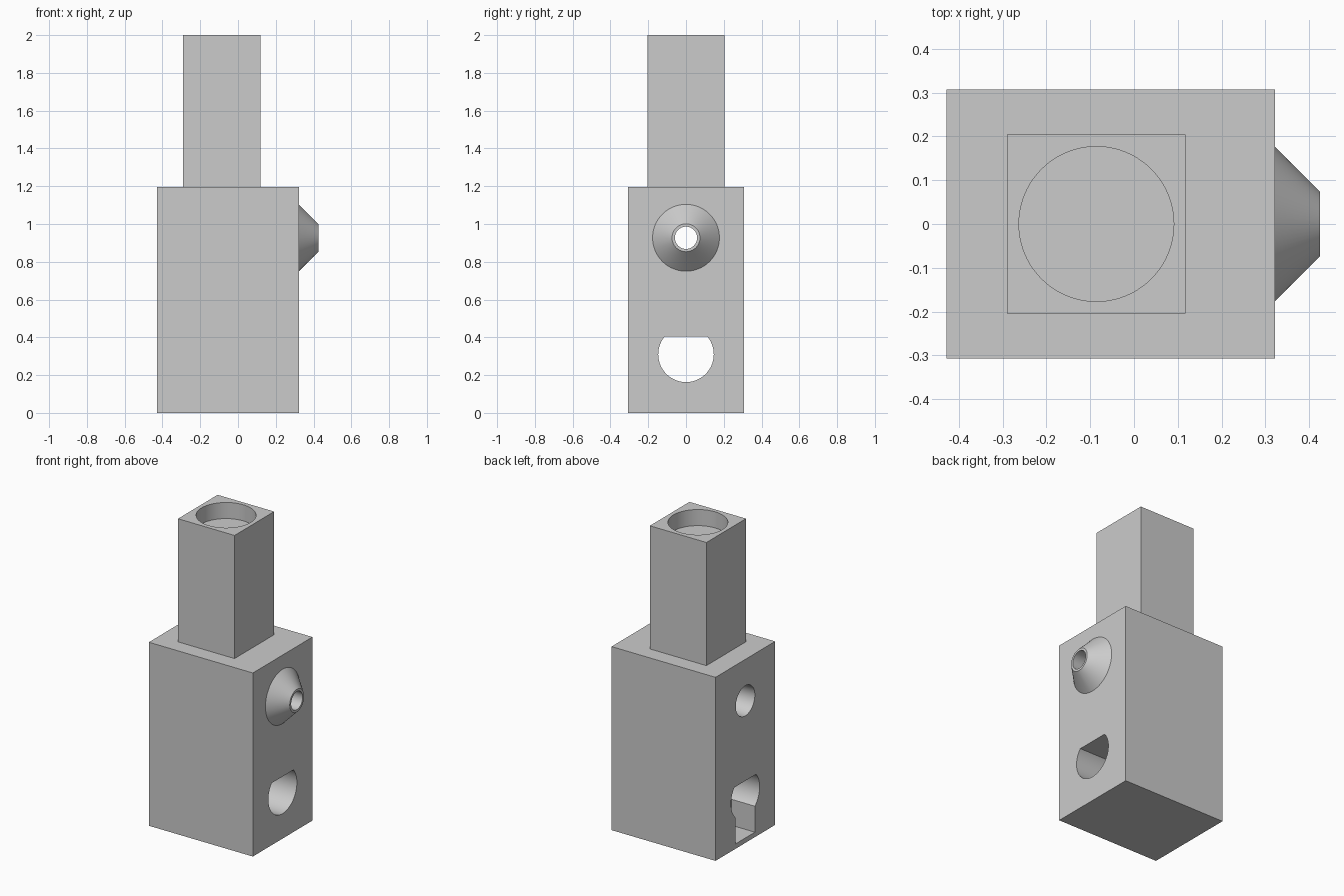
import bpy
import math

cube = bpy.data.objects.get("Cube")
if cube:
    bpy.data.objects.remove(cube, do_unlink=True)

grey = bpy.data.materials.new("light_grey")
grey.use_nodes = True
colour = (0.6, 0.6, 0.6, 1)
grey.diffuse_color = colour
grey.node_tree.nodes["Principled BSDF"].inputs["Base Color"].default_value = colour


def box(name, low, high):
    centre = [(a + b) / 2 for a, b in zip(low, high)]
    bpy.ops.mesh.primitive_cube_add(size=1, location=centre)
    ob = bpy.context.object
    ob.name = name
    ob.scale = [b - a for a, b in zip(low, high)]
    bpy.ops.object.transform_apply(location=True, rotation=True, scale=True)
    ob.data.materials.append(grey)
    return ob


def cone(name, start, end, r1, r2, centre, axis="X"):
    """Round part along X (centre is y, z) or Z (centre is x, y)."""
    mid = (start + end) / 2
    along_x = axis == "X"
    place = (mid, *centre) if along_x else (*centre, mid)
    turn = (0, math.pi / 2 if along_x else 0, 0)
    bpy.ops.mesh.primitive_cone_add(vertices=80, radius1=r1, radius2=r2,
                                    depth=end - start, location=place, rotation=turn)
    ob = bpy.context.object
    ob.name = name
    bpy.ops.object.transform_apply(location=True, rotation=True, scale=True)
    ob.data.materials.append(grey)
    return ob


def combine(target, other, operation):
    mod = target.modifiers.new(operation.lower(), "BOOLEAN")
    mod.operation = operation
    mod.solver = "EXACT"
    mod.object = other
    bpy.ops.object.select_all(action="DESELECT")
    bpy.context.view_layer.objects.active = target
    target.select_set(True)
    bpy.ops.object.modifier_apply(modifier=mod.name)
    bpy.data.objects.remove(other, do_unlink=True)


LEFT, RIGHT, TOP = 0.322, -0.428, 1.197
nozzle_at = (0, 0.927)
post_at = (-0.086, 0)

# Main block with the square post and the conical nozzle
housing = box("housing", (RIGHT, -0.307, 0), (LEFT, 0.307, TOP))
post = box("square_post", (-0.29, -0.204, TOP - 0.1), (0.118, 0.204, 2))
combine(housing, post, "UNION")
nozzle = cone("nozzle", LEFT - 0.03, 0.425, 0.207, 0.074, nozzle_at)
combine(housing, nozzle, "UNION")

# Round socket in the top of the post
socket = cone("socket_cutter", 1.895, 2.1, 0.177, 0.177, post_at, "Z")
combine(housing, socket, "DIFFERENCE")

# Tapered bore running out through the nozzle
bore = cone("bore_cutter", RIGHT - 0.02, 0.445, 0.099, 0.058, nozzle_at)
combine(housing, bore, "DIFFERENCE")

# Lower through hole with a flat ceiling
passage = cone("passage_cutter", RIGHT - 0.1, LEFT + 0.1, 0.147, 0.147, (0, 0.31))
ceiling = box("ceiling_cutter", (-1, -0.3, 0.405), (1, 0.3, 0.6))
combine(passage, ceiling, "DIFFERENCE")
combine(housing, passage, "DIFFERENCE")

# Blind slot below the lower hole
slot = box("slot_cutter", (RIGHT - 0.1, -0.099, 0.032), (RIGHT + 0.17, 0.099, 0.25))
combine(housing, slot, "DIFFERENCE")

bpy.ops.object.shade_smooth_by_angle(angle=math.radians(30))
